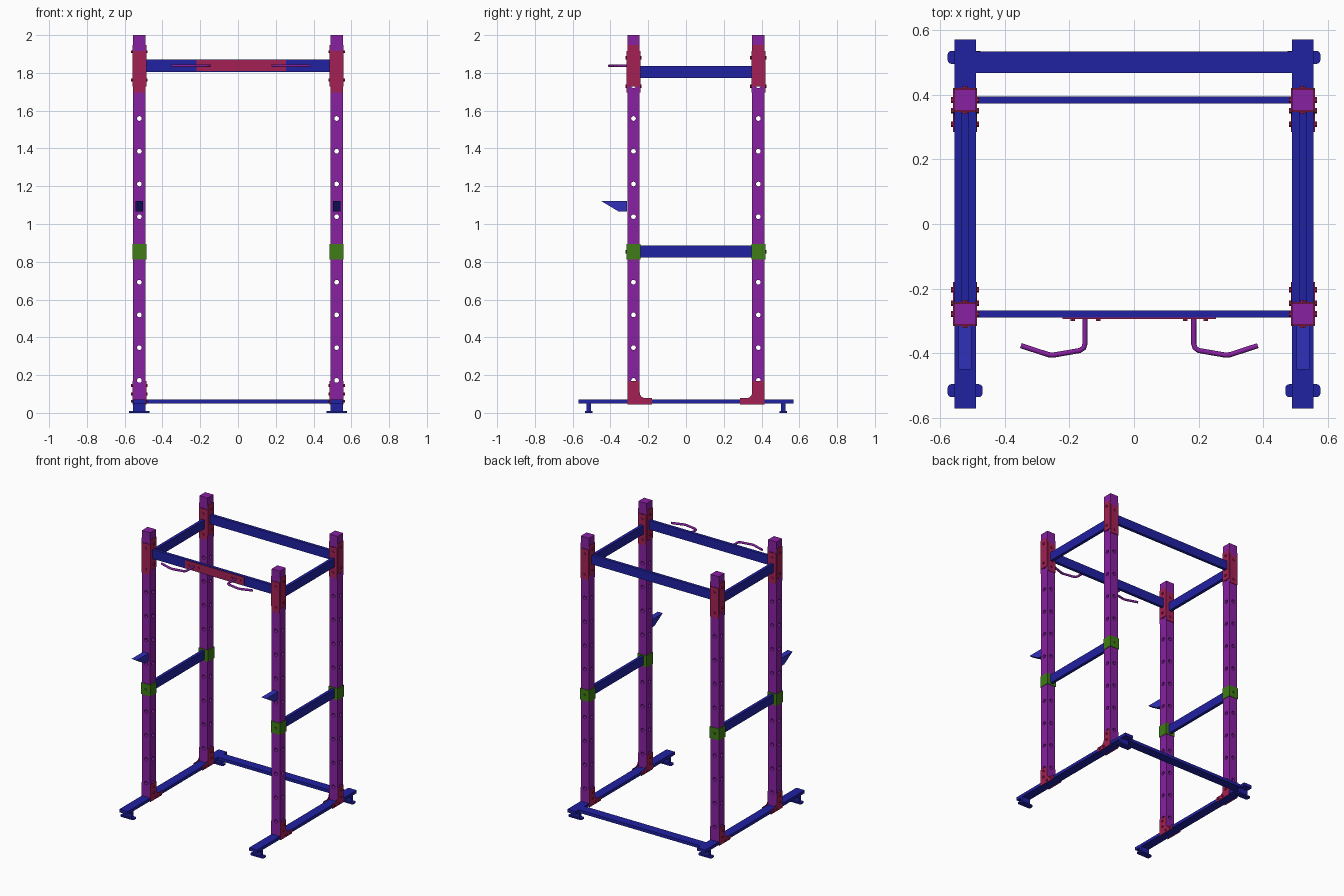
import bpy, bmesh, math
from mathutils import Vector, Matrix

if "Cube" in bpy.data.objects:
    bpy.data.objects.remove(bpy.data.objects["Cube"])

PX, PW = 0.522, 0.066            # post x offset and width
POST_Y = (-0.278, 0.383)         # front and back posts
STRIP = 0.022                    # thin side of the flat beams
T = 0.004                        # plate thickness
HOLES = [0.172 + 0.1733 * i for i in range(11)]


def material(name, color):
    m = bpy.data.materials.new(name)
    m.diffuse_color = color
    m.use_nodes = True
    m.node_tree.nodes["Principled BSDF"].inputs["Base Color"].default_value = m.diffuse_color
    return m


PURPLE = material("purple", (0.25, 0.015, 0.36, 1))
BLUE = material("blue", (0.015, 0.015, 0.36, 1))
RED = material("red", (0.37, 0.015, 0.09, 1))
GREEN = material("green", (0.05, 0.2, 0.008, 1))
CLEAR = material("clear_blue", (0.03, 0.03, 0.5, 0.7))


def finish(name, bm, mat):
    bmesh.ops.recalc_face_normals(bm, faces=bm.faces)
    me = bpy.data.meshes.new(name)
    bm.to_mesh(me)
    bm.free()
    ob = bpy.data.objects.new(name, me)
    bpy.context.collection.objects.link(ob)
    if mat:
        me.materials.append(mat)
    return ob


def add_box(bm, c, s):
    bmesh.ops.create_cube(bm, size=1, matrix=Matrix.Translation(c) @ Matrix.Diagonal((*s, 1)))


def add_cyl(bm, c, axis, r, length, n=16):
    rot = Vector((0, 0, 1)).rotation_difference(Vector(axis)).to_matrix().to_4x4()
    bmesh.ops.create_cone(bm, cap_ends=True, segments=n, radius1=r, radius2=r,
                          depth=length, matrix=Matrix.Translation(c) @ rot)


def box(name, c, s, mat):
    bm = bmesh.new()
    add_box(bm, c, s)
    return finish(name, bm, mat)


def add_prism(bm, pts, x, width):
    """Extrude a (y, z) profile along x, centred on x."""
    f = bm.faces.new([bm.verts.new((x - width / 2, y, z)) for y, z in pts])
    ext = bmesh.ops.extrude_face_region(bm, geom=[f])["geom"]
    bmesh.ops.translate(bm, vec=(width, 0, 0), verts=[v for v in ext if isinstance(v, bmesh.types.BMVert)])


def drill(ob, c, axis):
    bm = bmesh.new()
    for z in HOLES:
        add_cyl(bm, (c[0], c[1], z), axis, 0.0125, 0.2)
    cutter = finish("hole_cutter", bm, None)
    cutter.hide_render = True
    cutter.hide_viewport = True
    mod = ob.modifiers.new("holes", "BOOLEAN")
    mod.object = cutter
    mod.solver = "EXACT"


for sx, side in ((-1, "left"), (1, "right")):
    x = sx * PX
    # floor beam
    box(side + "_floor_beam", (x, 0, 0.061), (PW, 1.14, STRIP), BLUE)

    # feet: rounded pad with an upright web
    for fy, end in ((-0.515, "front"), (0.515, "back")):
        bm = bmesh.new()
        add_box(bm, (x, fy, 0.005), (0.108, 0.04, 0.01))
        bmesh.ops.bevel(bm, geom=[e for e in bm.edges if abs(e.verts[0].co.z - e.verts[1].co.z) > 0.005],
                        offset=0.012, segments=4, affect="EDGES", profile=0.5)
        add_box(bm, (x, fy, 0.029), (PW, 0.022, 0.044))
        finish(f"{side}_{end}_foot", bm, BLUE)

    # side beams between the posts
    ymid, ylen = sum(POST_Y) / 2, POST_Y[1] - POST_Y[0] - PW
    for z, level in ((0.855, "middle"), (1.805, "upper")):
        box(f"{side}_{level}_beam", (x, ymid, z), (STRIP, ylen, 0.064), BLUE)

    for y, end in zip(POST_Y, ("front", "back")):
        tag = f"{side}_{end}_"
        # drilled post
        post = box(tag + "post", (x, y, 1.036), (PW, PW, 1.928), PURPLE)
        drill(post, (x, y), (1, 0, 0))
        drill(post, (x, y), (0, 1, 0))

        # upper bracket plates with bolts
        off = PW / 2 + T / 2
        bm = bmesh.new()
        for s in (-1, 1):
            add_box(bm, (x, y + s * off, 1.805), (PW, T, 0.22))
            add_box(bm, (x + s * off, y, 1.837), (T, PW, 0.22))
            for dz in (-0.075, 0.075):
                add_cyl(bm, (x, y + s * (off + 0.004), 1.805 + dz), (0, 1, 0), 0.009, 0.009, 6)
                add_cyl(bm, (x + s * (off + 0.004), y, 1.837 + dz), (1, 0, 0), 0.009, 0.009, 6)
        finish(tag + "upper_bracket", bm, RED)

        # middle collar
        bm = bmesh.new()
        for s in (-1, 1):
            add_box(bm, (x, y + s * off, 0.853), (PW + 2 * T, T, 0.084))
            add_box(bm, (x + s * off, y, 0.853), (T, PW, 0.084))
            add_cyl(bm, (x, y + s * (off + 0.004), 0.853), (0, 1, 0), 0.009, 0.009, 6)
        finish(tag + "collar", bm, GREEN)

        # L-shaped floor gussets with bolts, pointing towards the middle
        d = 1 if y < 0 else -1
        h = PW / 2
        fillet = [(h + 0.03 - 0.03 * math.cos(a), 0.108 - 0.03 * math.sin(a))
                  for a in [math.pi / 2 * i / 6 for i in range(7)]]
        prof = [(-h, 0.045), (0.098, 0.045), (0.098, 0.078)] + fillet[::-1] + [(h, 0.17), (-h, 0.17)]
        bm = bmesh.new()
        for s in (-1, 1):
            add_prism(bm, [(y + d * u, z) for u, z in prof], x + s * off, T)
            for u, z in ((0, 0.145), (0, 0.1), (0.033, 0.061), (0.075, 0.061)):
                add_cyl(bm, (x + s * (off + 0.004), y + d * u, z), (1, 0, 0), 0.008, 0.009, 6)
        finish(tag + "floor_gusset", bm, RED)

    # bar rest on the front post
    bm = bmesh.new()
    add_prism(bm, [(-0.45, 1.122), (-0.312, 1.122), (-0.312, 1.065), (-0.355, 1.065)], x, 0.04)
    finish(side + "_bar_rest", bm, CLEAR)

# cross beams
for y, end in zip(POST_Y, ("front", "back")):
    box(end + "_upper_beam", (0, y, 1.837), (2 * PX - PW, STRIP, 0.066), BLUE)
box("back_floor_beam", (0, 0.5, 0.061), (2 * PX - PW, 0.066, STRIP), BLUE)

# grip mounting plate with bolts
CX, GZ = 0.0165, 1.838
bm = bmesh.new()
add_box(bm, (CX, -0.291, GZ), (0.475, T, 0.058))
for bx in (-0.19, -0.11, 0.158, 0.222):
    add_cyl(bm, (bx, -0.295, GZ), (0, 1, 0), 0.008, 0.008, 6)
finish("grip_plate", bm, RED)

# bent pull-up grips
for s, side in ((-1, "left"), (1, "right")):
    pts = [(0.168, -0.29), (0.168, -0.37), (0.172, -0.383), (0.184, -0.391),
           (0.265, -0.405), (0.28, -0.404), (0.366, -0.376)]
    cu = bpy.data.curves.new(side + "_grip", "CURVE")
    cu.dimensions = "3D"
    cu.bevel_depth = 0.008
    cu.bevel_resolution = 3
    cu.use_fill_caps = True
    sp = cu.splines.new("POLY")
    sp.points.add(len(pts) - 1)
    for p, (u, y) in zip(sp.points, pts):
        p.co = (CX + s * u, y, GZ, 1)
    cu.materials.append(PURPLE)
    bpy.context.collection.objects.link(bpy.data.objects.new(side + "_grip", cu))
